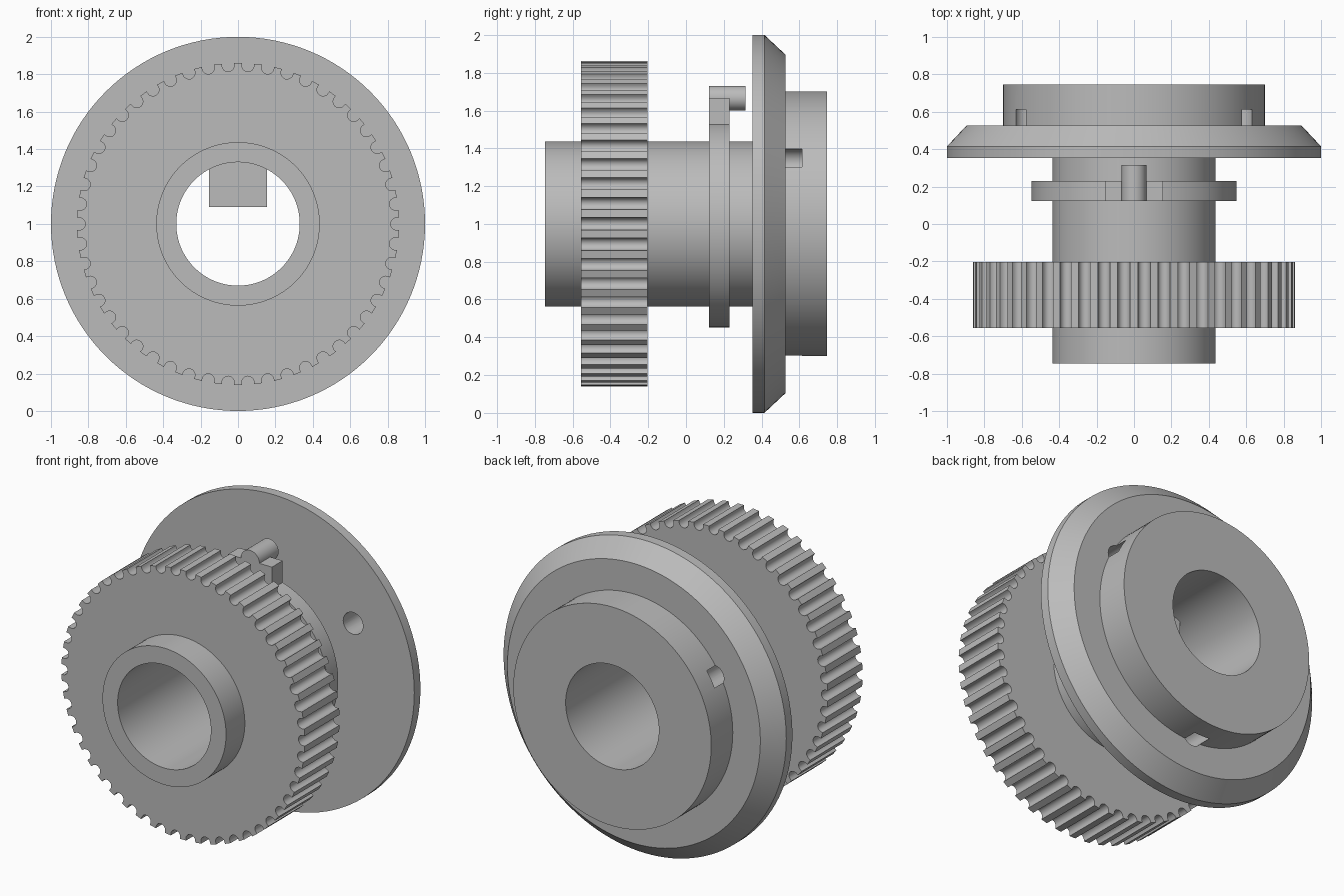
import bpy, bmesh
from math import sin, cos, pi, radians, tau

if "Cube" in bpy.data.objects:
    bpy.data.objects.remove(bpy.data.objects["Cube"])

AXIS_Z = 1.0
SEGMENTS = 128

steel = bpy.data.materials.new("plain_grey")
steel.use_nodes = True
GREY = (0.5, 0.5, 0.5, 1)
steel.diffuse_color = GREY
steel.node_tree.nodes["Principled BSDF"].inputs["Base Color"].default_value = GREY


def finish(name, bm):
    """Turn a bmesh into a named, centred object on the shaft axis."""
    bmesh.ops.recalc_face_normals(bm, faces=bm.faces)
    mesh = bpy.data.meshes.new(name)
    bm.to_mesh(mesh)
    bm.free()
    mesh.materials.append(steel)
    obj = bpy.data.objects.new(name, mesh)
    obj.location.z = AXIS_Z
    bpy.context.collection.objects.link(obj)
    return obj


def smooth(obj):
    bpy.ops.object.select_all(action='DESELECT')
    obj.select_set(True)
    bpy.context.view_layer.objects.active = obj
    bpy.ops.object.shade_smooth_by_angle(angle=radians(25))


def lathe(name, profile):
    """Revolve a closed (radius, y) profile around the y axis."""
    bm = bmesh.new()
    rings = [[bm.verts.new((r * sin(tau * i / SEGMENTS), y, r * cos(tau * i / SEGMENTS)))
              for r, y in profile] for i in range(SEGMENTS)]
    n = len(profile)
    for i in range(SEGMENTS):
        a, b = rings[i], rings[(i + 1) % SEGMENTS]
        for j in range(n):
            k = (j + 1) % n
            bm.faces.new((a[j], a[k], b[k], b[j]))
    return finish(name, bm)


def prism(name, outline, y0, y1):
    """Extrude an (x, z) outline along y."""
    bm = bmesh.new()
    face = bm.faces.new([bm.verts.new((x, y0, z)) for x, z in outline])
    out = bmesh.ops.extrude_face_region(bm, geom=[face])
    for v in out["geom"]:
        if isinstance(v, bmesh.types.BMVert):
            v.co.y = y1
    return finish(name, bm)


def circle(x, z, r, n=32):
    return [(x + r * cos(tau * i / n), z + r * sin(tau * i / n)) for i in range(n)]


# Hollow shaft, bevelled flange and rear hub turned as one piece
BORE, SHAFT = 0.33, 0.437
body = lathe("shaft_with_flange", [
    (BORE, -0.745), (SHAFT, -0.745), (SHAFT, 0.353), (1.0, 0.353), (1.0, 0.415),
    (0.895, 0.527), (0.70, 0.527), (0.70, 0.745), (BORE, 0.745)])

# Three blind holes bored through the flange into the hub
for angle in (30, 150, 270):
    a = radians(angle)
    cutter = prism("hole_cutter", circle(0.655 * cos(a), 0.655 * sin(a), 0.07), 0.25, 0.613)
    cutter.hide_render = True
    mod = body.modifiers.new("hole", 'BOOLEAN')
    mod.operation, mod.solver, mod.object = 'DIFFERENCE', 'EXACT', cutter
    bpy.context.view_layer.objects.active = body
    bpy.ops.object.modifier_apply(modifier=mod.name)
    bpy.data.objects.remove(cutter)
smooth(body)

# Toothed pulley with round-bottomed grooves
TEETH, TIP, GROOVE, STEPS = 50, 0.861, 0.033, 8
CENTRE = TIP - 0.012
outline = []
for t in range(TEETH):
    a = tau * (t + 0.5) / TEETH
    half = GROOVE / TIP
    # groove section in (sideways, radial) coordinates, from lip to lip
    section = [(-GROOVE, TIP * cos(half))]
    section += [(-GROOVE * cos(pi * s / STEPS), CENTRE - GROOVE * sin(pi * s / STEPS))
                for s in range(STEPS + 1)]
    section += [(GROOVE, TIP * cos(half))]
    outline += [(r * sin(a) + u * cos(a), r * cos(a) - u * sin(a)) for u, r in section]
bm = bmesh.new()
loops = []
for x, z in outline:
    s = 0.40 / (x * x + z * z) ** 0.5
    loops.append([bm.verts.new(p) for p in (
        (x, -0.555, z), (x, -0.203, z), (x * s, -0.203, z * s), (x * s, -0.555, z * s))])
for i, a in enumerate(loops):
    b = loops[(i + 1) % len(loops)]
    for j in range(4):
        k = (j + 1) % 4
        bm.faces.new((a[j], a[k], b[k], b[j]))
smooth(finish("toothed_pulley", bm))

# Sliding collar with its key block and drive pin
Y0, Y1 = 0.122, 0.23
smooth(lathe("collar", [(0.40, Y0), (0.548, Y0), (0.548, Y1), (0.40, Y1)]))
W = 0.155
prism("collar_key", [(-W, 0.09), (W, 0.09), (W, 0.665), (-W, 0.665)], Y0, Y1)
smooth(prism("drive_pin", circle(0, 0.665, 0.066), Y0, 0.316))
